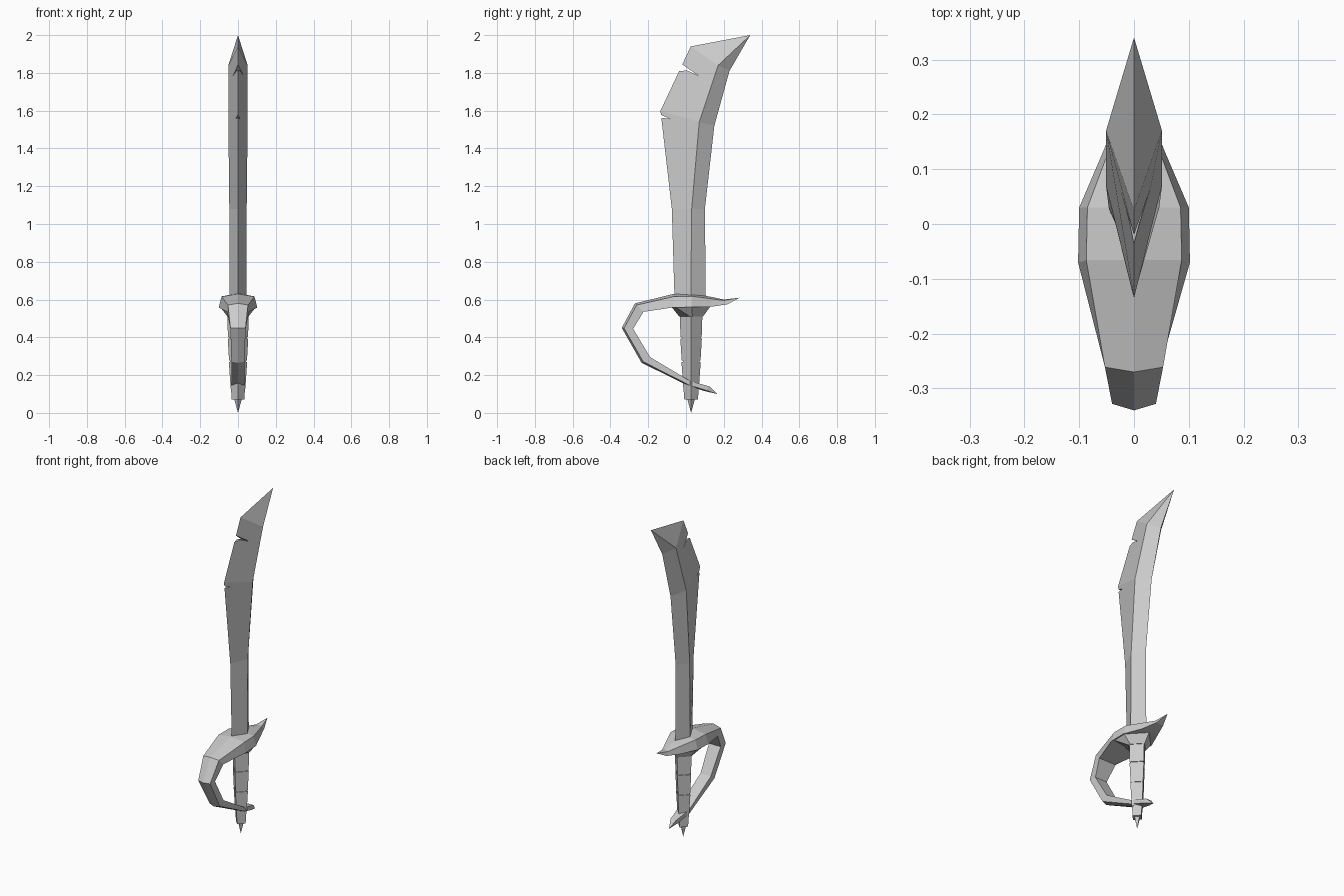
import bpy, bmesh

cube = bpy.data.objects.get("Cube")
if cube:
    bpy.data.objects.remove(cube, do_unlink=True)

steel = bpy.data.materials.new("grey steel")
steel.use_nodes = True
grey = (0.6, 0.6, 0.6, 1)
steel.diffuse_color = grey
steel.node_tree.nodes["Principled BSDF"].inputs["Base Color"].default_value = grey


def loft(name, rings):
    """Skin a list of equal-sized rings into a closed flat-shaded object."""
    bm = bmesh.new()
    loops = [[bm.verts.new(p) for p in ring] for ring in rings]
    n = len(loops[0])
    for low, high in zip(loops, loops[1:]):
        for i in range(n):
            j = (i + 1) % n
            bm.faces.new((low[i], low[j], high[j], high[i]))
    bm.faces.new(loops[0])
    bm.faces.new(loops[-1])
    bmesh.ops.remove_doubles(bm, verts=bm.verts, dist=0.0005)
    bmesh.ops.recalc_face_normals(bm, faces=bm.faces)
    mesh = bpy.data.meshes.new(name)
    bm.to_mesh(mesh)
    bm.free()
    mesh.materials.append(steel)
    obj = bpy.data.objects.new(name, mesh)
    bpy.context.collection.objects.link(obj)
    return obj


def diamond(z, hx, hy, cy=0.027):
    return [(0, cy - hy, z), (hx, cy, z), (0, cy + hy, z), (-hx, cy, z)]


def blade_ring(front, ridge, back, hw):
    return [(0, *front), (hw, *ridge), (0, *back), (-hw, *ridge)]


# Blade: sharp front and back edges, raised ridge on both sides
tip = (0.34, 2.0)
blade = loft("blade", [
    blade_ring((-0.06, 0.58), (0.025, 0.58), (0.105, 0.58), 0.045),
    blade_ring((-0.075, 1.08), (0.03, 1.08), (0.10, 1.08), 0.046),
    blade_ring((-0.135, 1.60), (0.07, 1.54), (0.15, 1.52), 0.051),
    blade_ring((0.025, 1.94), (0.17, 1.84), (0.23, 1.81), 0.051),
    blade_ring(tip, tip, tip, 0),
])

# Battle notches cut into the front edge
notches = {
    "large_notch_cutter": [(-0.085, 1.805), (0.005, 1.813), (0.066, 1.785), (-0.085, 1.89)],
    "small_notch_cutter": [(-0.17, 1.567), (-0.085, 1.557), (-0.17, 1.594)],
}
for name, outline in notches.items():
    cutter = loft(name, [[(x, y, z) for y, z in outline] for x in (-0.2, 0.2)])
    cutter.hide_render = True
    cutter.hide_viewport = True
    cutter.display_type = 'WIRE'
    cut = blade.modifiers.new(name, 'BOOLEAN')
    cut.operation = 'DIFFERENCE'
    cut.solver = 'EXACT'
    cut.object = cutter


# Guard and knuckle bow: one strip, ridged outside and flat inside
def guard_ring(outer, inner, a, b, t=0.2):
    y = outer[0] + (inner[0] - outer[0]) * t
    z = outer[1] + (inner[1] - outer[1]) * t
    return [(0, *outer), (a, y, z), (b, *inner), (-b, *inner), (-a, y, z)]


front_tip, bow_tip = (0.285, 0.61), (0.165, 0.10)
loft("guard_and_knuckle_bow", [
    guard_ring(front_tip, front_tip, 0, 0),
    guard_ring((0.20, 0.60), (0.22, 0.575), 0.02, 0.024),
    guard_ring((0.13, 0.615), (0.135, 0.562), 0.047, 0.055),
    guard_ring((0.03, 0.632), (0.03, 0.56), 0.085, 0.10),
    guard_ring((-0.065, 0.63), (-0.07, 0.558), 0.087, 0.102),
    guard_ring((-0.27, 0.58), (-0.225, 0.535), 0.053, 0.058),
    guard_ring((-0.34, 0.45), (-0.28, 0.445), 0.04, 0.04),
    guard_ring((-0.235, 0.265), (-0.19, 0.295), 0.035, 0.035),
    guard_ring((0.02, 0.14), (0.02, 0.17), 0.035, 0.035),
    guard_ring((0.10, 0.115), (0.125, 0.14), 0.022, 0.018),
    guard_ring(bow_tip, bow_tip, 0, 0),
])


# Collar narrowing from the guard down to the grip
def collar_ring(z, hx, ends, flat):
    lo, hi = ends
    return [(0, lo, z), (hx, flat[0], z), (hx, flat[1], z),
            (0, hi, z), (-hx, flat[1], z), (-hx, flat[0], z)]


loft("collar", [
    collar_ring(0.565, 0.098, (-0.08, 0.13), (-0.065, 0.03)),
    collar_ring(0.51, 0.056, (-0.036, 0.09), (0.02, 0.034)),
])

# Grip: three tapering segments, each stepping in at a thin groove
segments = [(0.52, 0.402, 0.06, 0.056), (0.395, 0.277, 0.057, 0.05),
            (0.27, 0.13, 0.051, 0.041)]
for i, (top, bottom, wide, narrow) in enumerate(segments):
    loft(f"grip_segment_{i + 1}", [diamond(top, wide * 0.95, wide),
                                   diamond(bottom, narrow * 0.95, narrow)])
loft("grip_core", [diamond(0.5, 0.052, 0.054), diamond(0.12, 0.036, 0.037)])

# Pommel block and end spike
loft("pommel", [diamond(0.14, 0.038, 0.041), diamond(0.07, 0.033, 0.036)])
loft("pommel_spike", [diamond(0.08, 0.022, 0.022), diamond(0.0, 0, 0)])
